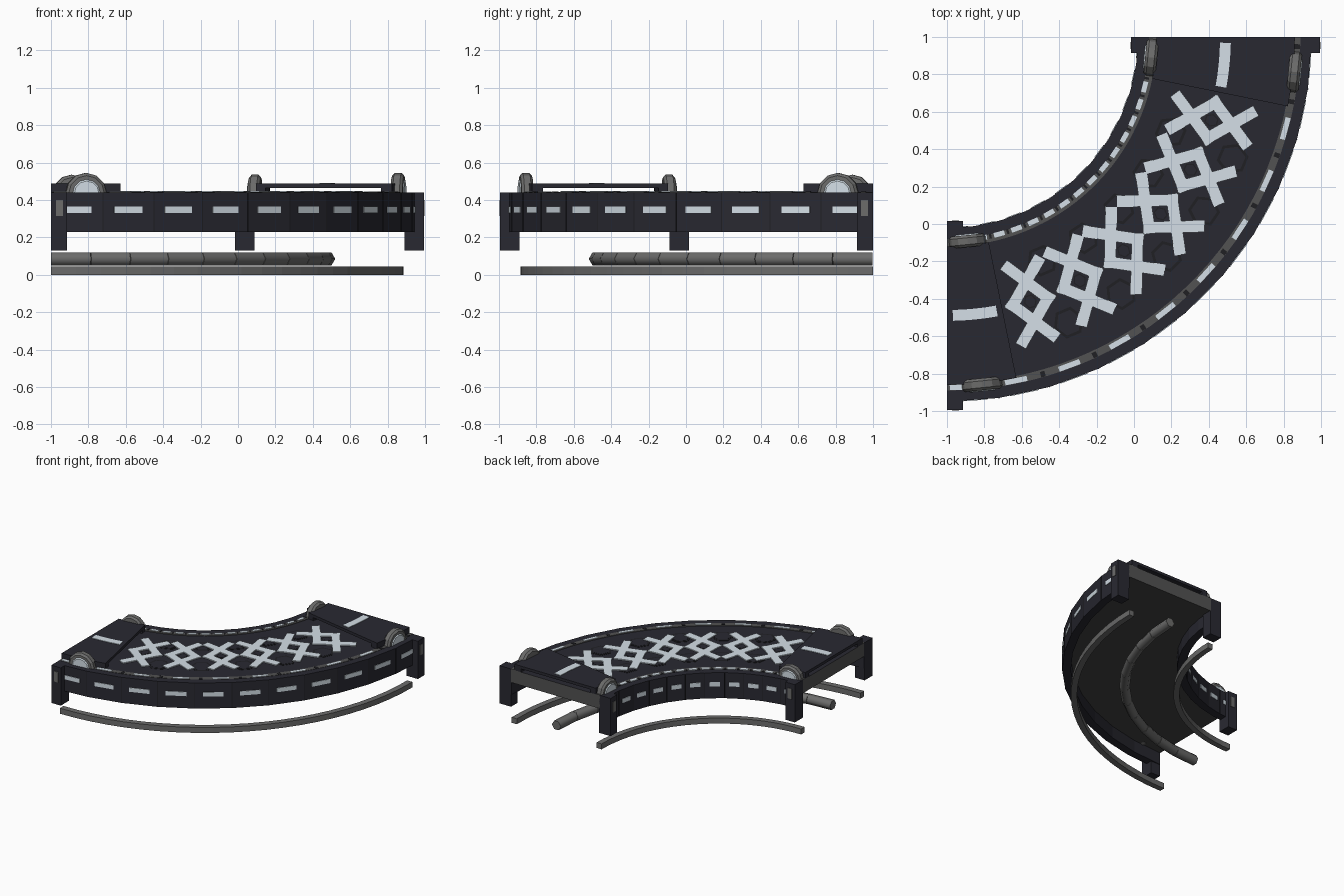
import bpy, bmesh, math
from mathutils import Vector, Matrix

if "Cube" in bpy.data.objects:
    bpy.data.objects.remove(bpy.data.objects["Cube"])


def material(name, rgb):
    m = bpy.data.materials.new(name)
    m.diffuse_color = (*rgb, 1)
    m.use_nodes = True
    m.node_tree.nodes["Principled BSDF"].inputs["Base Color"].default_value = m.diffuse_color
    return m


NAVY = material("dark navy", (0.022, 0.022, 0.031))
SHADE = material("dark tile", (0.014, 0.014, 0.017))
PALE = material("pale blue grey", (0.66, 0.74, 0.80))
STEEL = material("steel grey", (0.15, 0.15, 0.148))
CHANNEL = material("channel grey", (0.085, 0.085, 0.085))
UNDER = material("underside grey", (0.055, 0.055, 0.055))


def polar(r, deg, z):
    """Point on the quarter turn; 0 degrees is the left end, 90 the back end."""
    a = math.radians(deg)
    return Vector((-1 + r * math.sin(a), 1 - r * math.cos(a), z))


def finish(name, bm, mats):
    bmesh.ops.recalc_face_normals(bm, faces=bm.faces)
    me = bpy.data.meshes.new(name)
    bm.to_mesh(me)
    bm.free()
    ob = bpy.data.objects.new(name, me)
    for m in mats:
        me.materials.append(m)
    bpy.context.collection.objects.link(ob)
    return ob


def add_sweep(bm, profile, a0, a1, n):
    """Sweep a closed (radius, z) profile round the turn."""
    rings = [[bm.verts.new(polar(r, a0 + (a1 - a0) * i / n, z)) for r, z in profile]
             for i in range(n + 1)]
    k = len(profile)
    for a, b in zip(rings, rings[1:]):
        for j in range(k):
            bm.faces.new((a[j], a[(j + 1) % k], b[(j + 1) % k], b[j]))
    bm.faces.new(rings[0])
    bm.faces.new(rings[-1])


def rect(r0, r1, z0, z1):
    return [(r0, z0), (r1, z0), (r1, z1), (r0, z1)]


def sweep(name, profile, a0, a1, n, *mats):
    bm = bmesh.new()
    add_sweep(bm, profile, a0, a1, n)
    return finish(name, bm, mats)


def add_box(bm, r, deg, z, size, local=(0, 0), turn=0, spin=0):
    """Box of (along the turn, radial, height) size, set at a place on the turn."""
    m = (Matrix.Translation(polar(r, deg, z)) @ Matrix.Rotation(math.radians(deg + spin), 4, 'Z')
         @ Matrix.Translation((local[0], local[1], 0)) @ Matrix.Rotation(turn, 4, 'Z')
         @ Matrix.Diagonal((*size, 1)))
    bmesh.ops.create_cube(bm, size=1, matrix=m)


# deck slab: navy top, grey ends, dark underside
deck = sweep("deck", rect(1.08, 1.89, 0.33, 0.438), 0, 90, 33, NAVY, CHANNEL, UNDER)
for p in deck.data.polygons:
    if p.normal.z < -0.5:
        p.material_index = 2
    elif p.normal.x < -0.99 or p.normal.y > 0.99:
        p.material_index = 1

# panelled side walls hanging below the slab
STEP = 90 / 11
sweep("outer_wall", rect(1.885, 1.95, 0.23, 0.44), 0, 90, 11, NAVY)
sweep("inner_wall", rect(1.022, 1.085, 0.23, 0.44), 0, 90, 11, NAVY)
bm = bmesh.new()
for i in range(1, 11):
    for r in (1.95, 1.022):
        add_box(bm, r, i * STEP, 0.335, (0.005, 0.004, 0.205))
finish("wall_seams", bm, [SHADE])

# light dashes on both wall faces
bm = bmesh.new()
for i in range(11):
    a = (i + 0.5) * STEP
    c = math.cos(math.radians(STEP / 2))
    add_box(bm, 1.95 * c, a, 0.347, (0.155, 0.008, 0.034))
    add_box(bm, 1.022 * c, a, 0.347, (0.08, 0.008, 0.034))
finish("wall_lights", bm, [PALE])

# grey channels beside the walls with small light dashes
for name, r0, r1 in (("outer_channel", 1.85, 1.89), ("inner_channel", 1.08, 1.12)):
    sweep(name, rect(r0, r1, 0.40, 0.442), 0, 90, 33, CHANNEL)
bm = bmesh.new()
for i in range(10):
    add_box(bm, 1.874, 2.3 + 9.07 * i, 0.443, (0.12, 0.028, 0.006))
for i in range(17):
    add_box(bm, 1.09, 4.7 + 5.08 * i, 0.443, (0.058, 0.026, 0.006))
finish("channel_lights", bm, [PALE])
# dark gaps between the channel sections
bm = bmesh.new()
for i in range(10):
    add_box(bm, 1.874, 6.8 + 9.07 * i, 0.4425, (0.025, 0.03, 0.004))
for i in range(16):
    add_box(bm, 1.09, 7.2 + 5.08 * i, 0.4425, (0.012, 0.026, 0.004))
finish("channel_gaps", bm, [SHADE])

# raised end plates on side skirts, each with a stripe
for side, a0 in (("left", 0), ("back", 78.5)):
    a1 = a0 + 11.5
    sweep(side + "_end_plate", rect(1.12, 1.86, 0.465, 0.488), a0, a1, 4, NAVY)
    sweep(side + "_outer_skirt", rect(1.80, 1.86, 0.438, 0.466), a0, a1, 4, NAVY)
    sweep(side + "_inner_skirt", rect(1.12, 1.17, 0.438, 0.466), a0, a1, 4, NAVY)
    sweep(side + "_stripe", rect(1.46, 1.518, 0.486, 0.492), a0 + 1.2, a1 - 1.2, 4, PALE)

# woven cross pattern: four bars per motif, (angle, extra spin) mirrored about the middle
HALF = [(17.5, -5.5), (28.6, -2.5), (39.6, 0.5)]
CROSSES = HALF + [(90 - a, -s) for a, s in reversed(HALF)]
bm = bmesh.new()
for a, spin in CROSSES:
    for s in (-1, 1):
        for q in (-1, 1):
            p0 = Vector((-0.1 * s, 0.222 * q))
            p1 = Vector((0.118 * s, -0.025 * q))
            d, mid = p1 - p0, (p0 + p1) / 2
            add_box(bm, 1.483, a, 0.443, (d.length, 0.063, 0.008), mid,
                    math.atan2(d.y, d.x), spin)
finish("cross_pattern", bm, [PALE])


def add_tile(bm, r, deg, w, h, z):
    """Thin six-sided tile lying on the deck."""
    v = [(-w, 0), (-w / 2, h), (w / 2, h), (w, 0), (w / 2, -h), (-w / 2, -h)]
    m = Matrix.Translation(polar(r, deg, z)) @ Matrix.Rotation(math.radians(deg), 4, 'Z')
    f = bm.faces.new([bm.verts.new(m @ Vector((x, y, 0))) for x, y in v])
    new = bmesh.ops.extrude_face_region(bm, geom=[f])["geom"]
    bmesh.ops.translate(bm, vec=(0, 0, 0.002),
                        verts=[g for g in new if isinstance(g, bmesh.types.BMVert)])


# dark tile rims with navy centres, inside and between the crosses
for name, scale, z, mat in (("tile_rims", 1, 0.4385, SHADE), ("tile_centres", 0.8, 0.440, NAVY)):
    bm = bmesh.new()
    for i, (a, _) in enumerate(CROSSES):
        add_tile(bm, 1.483, a, 0.035 * scale, 0.035 * scale, z)
        if i < 5:
            mid = (a + CROSSES[i + 1][0]) / 2
            for r in (1.30, 1.66):
                add_tile(bm, r, mid, 0.085 * scale, 0.075 * scale, z)
    finish(name, bm, [mat])

# corner posts with a small outer badge
for side, deg, off in (("left", 0, 0.0425), ("back", 90, -0.0425)):
    for part, r, out in (("outer", 1.942, 1), ("inner", 1.037, -1)):
        bm = bmesh.new()
        add_box(bm, r, deg, 0.285, (0.085, 0.104, 0.31), (off, 0))
        finish(f"{side}_{part}_post", bm, [NAVY])
        bm = bmesh.new()
        add_box(bm, r + out * 0.052, deg, 0.357, (0.038, 0.008, 0.085), (off * 1.05, 0))
        finish(f"{side}_{part}_badge", bm, [STEEL])

# round lamps standing in the channels, bevelled on both faces
for side, deg in (("left", 5.75), ("back", 84.25)):
    for part, r, out in (("outer", 1.866, 1), ("inner", 1.097, -1)):
        face = (Matrix.Translation(polar(r, deg, 0.435))
                @ Matrix.Rotation(math.radians(deg), 4, 'Z')
                @ Matrix.Rotation(math.radians(90 * out), 4, 'X'))
        size = 0.11 if out == 1 else 0.1
        bm = bmesh.new()
        bmesh.ops.create_cone(bm, cap_ends=True, segments=12, radius1=size, radius2=size,
                              depth=0.064, matrix=face)
        rim = [e for e in bm.edges if any(len(f.verts) > 4 for f in e.link_faces)]
        bmesh.ops.bevel(bm, geom=rim, offset=0.014, segments=1, affect='EDGES')
        finish(f"{side}_{part}_lamp", bm, [STEEL])
        bm = bmesh.new()
        bmesh.ops.create_cone(bm, cap_ends=True, segments=12, radius1=size * 0.7,
                              radius2=size * 0.6, depth=0.008,
                              matrix=face @ Matrix.Translation((0, 0, 0.034)))
        finish(f"{side}_{part}_lens", bm, [PALE])

# floating rails and segmented centre cable below the deck
sweep("outer_rail", rect(1.838, 1.885, 0, 0.045), 0, 90, 22, STEEL)
sweep("inner_rail", rect(1.067, 1.112, 0, 0.045), 0, 90, 22, STEEL)
hexagon = [(1.48 + 0.04 * math.cos(k * math.pi / 3), 0.085 + 0.04 * math.sin(k * math.pi / 3))
           for k in range(6)]
bm = bmesh.new()
for i in range(11):
    add_sweep(bm, hexagon, i * STEP, (i + 1) * STEP - 0.1, 1)
cable = finish("centre_cable", bm, [STEEL])
bpy.context.view_layer.objects.active = cable
cable.select_set(True)
bpy.ops.object.shade_smooth_by_angle(angle=math.radians(65))
